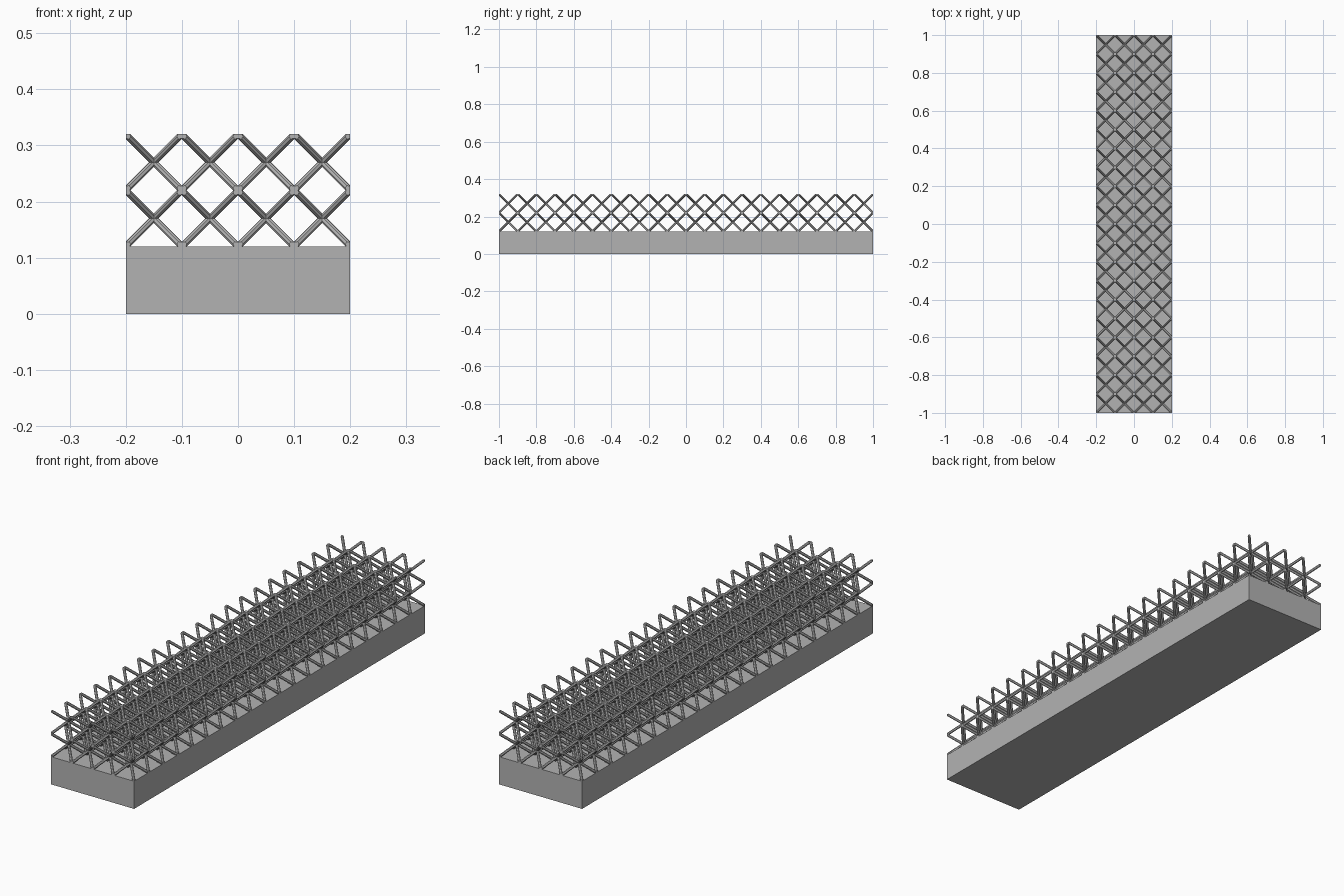
import bpy
import bmesh
from mathutils import Vector, Matrix

CELL = 0.1
HALF = CELL / 2
COUNTS = (4, 20, 2)
BASE_TOP = 0.12
RADIUS = 0.0062
SIDES = 8

cube = bpy.data.objects.get("Cube")
if cube:
    bpy.data.objects.remove(cube, do_unlink=True)

grey = bpy.data.materials.new("plain grey")
grey.use_nodes = True
color = (0.45, 0.45, 0.45, 1)
grey.diffuse_color = color
grey.node_tree.nodes["Principled BSDF"].inputs["Base Color"].default_value = color


def finish(bm, name):
    bmesh.ops.recalc_face_normals(bm, faces=bm.faces[:])
    mesh = bpy.data.meshes.new(name)
    bm.to_mesh(mesh)
    bm.free()
    mesh.materials.append(grey)
    obj = bpy.data.objects.new(name, mesh)
    bpy.context.collection.objects.link(obj)
    return obj


# Solid base block
size = Vector((COUNTS[0] * CELL, COUNTS[1] * CELL, BASE_TOP))
bm = bmesh.new()
bmesh.ops.create_cube(bm, size=1)
bmesh.ops.scale(bm, vec=size, verts=bm.verts[:])
bmesh.ops.translate(bm, vec=(0, 0, BASE_TOP / 2), verts=bm.verts[:])
finish(bm, "base_block")

# One strut from cell centre to cell corner, trimmed to its eighth of the cell
strut = bmesh.new()
diagonal = Vector((1, 1, 1))
turn = Vector((0, 0, 1)).rotation_difference(diagonal).to_matrix().to_4x4()
bmesh.ops.create_cone(strut, cap_ends=True, segments=SIDES, radius1=RADIUS,
                      radius2=RADIUS, depth=CELL * 1.5,
                      matrix=Matrix.Translation(diagonal * HALF / 2) @ turn)
for axis in range(3):
    for side in (-1, 1):
        normal = Vector((0, 0, 0))
        normal[axis] = side
        point = diagonal * (HALF if side > 0 else 0)
        bmesh.ops.bisect_plane(strut, geom=strut.verts[:] + strut.edges[:] + strut.faces[:],
                               plane_co=point, plane_no=normal, clear_outer=True)
        rim = [e for e in strut.edges if e.is_boundary]
        if rim:
            bmesh.ops.holes_fill(strut, edges=rim, sides=0)
bmesh.ops.remove_doubles(strut, verts=strut.verts[:], dist=1e-6)
strut.normal_update()

corners = [v.co.copy() for v in strut.verts]
strut.verts.index_update()
# Each face keeps the axis it was trimmed along, or None for a strut side
faces = []
for f in strut.faces:
    trim = [a for a in range(3) if abs(f.normal[a]) > 0.99]
    faces.append(([v.index for v in f.verts], trim[0] if trim else None))
strut.free()

# Mirror the strut into every eighth of every cell; cap only the outer faces
bm = bmesh.new()
steps = [range(2 * n) for n in COUNTS]
for i in steps[0]:
    for j in steps[1]:
        for k in steps[2]:
            cell = (i, j, k)
            signs = [1 if c % 2 else -1 for c in cell]
            centre = [(c // 2 + 0.5) * CELL for c in cell]
            verts = [bm.verts.new((centre[0] + signs[0] * p.x - size.x / 2,
                                   centre[1] + signs[1] * p.y - size.y / 2,
                                   centre[2] + signs[2] * p.z + BASE_TOP))
                     for p in corners]
            for ids, axis in faces:
                if axis is not None:
                    outer = cell[axis] in (0, 2 * COUNTS[axis] - 1)
                    at_rim = all(corners[n][axis] > HALF - 1e-5 for n in ids)
                    if not (outer and at_rim):
                        continue
                bm.faces.new([verts[n] for n in ids])
bmesh.ops.remove_doubles(bm, verts=bm.verts[:], dist=1e-5)
finish(bm, "lattice_struts")
